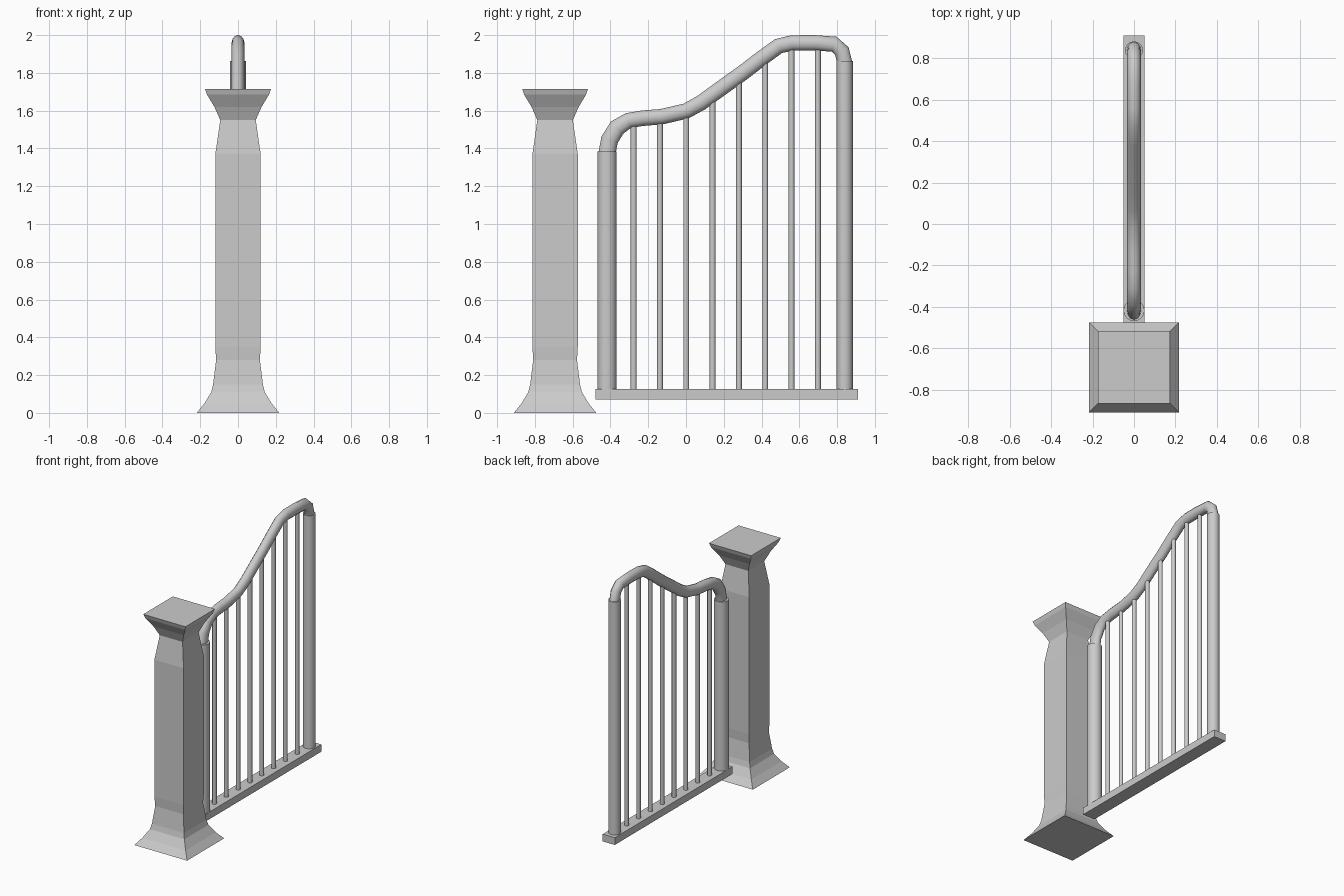
import bpy, bmesh, math
from mathutils import Vector

if "Cube" in bpy.data.objects:
    bpy.data.objects.remove(bpy.data.objects["Cube"])


def loft(name, rings, smooth=False):
    """Skin a list of equal-length point rings and cap both ends."""
    bm = bmesh.new()
    vs = [[bm.verts.new(p) for p in ring] for ring in rings]
    n = len(vs[0])
    for a, b in zip(vs, vs[1:]):
        for i in range(n):
            bm.faces.new((a[i], a[(i + 1) % n], b[(i + 1) % n], b[i]))
    bm.faces.new(vs[0][::-1])
    bm.faces.new(vs[-1])
    bmesh.ops.recalc_face_normals(bm, faces=bm.faces)
    me = bpy.data.meshes.new(name)
    bm.to_mesh(me)
    bm.free()
    ob = bpy.data.objects.new(name, me)
    bpy.context.collection.objects.link(ob)
    if smooth:
        bpy.ops.object.select_all(action='DESELECT')
        ob.select_set(True)
        bpy.context.view_layer.objects.active = ob
        bpy.ops.object.shade_smooth_by_angle(angle=math.radians(40))
    return ob


def rect(y, z, hx, hy):
    return [(sx * hx, y + sy * hy, z) for sx, sy in ((-1, -1), (1, -1), (1, 1), (-1, 1))]


def rod(name, y, z0, z1, r, n=16):
    circle = [(r * math.cos(2 * math.pi * i / n), r * math.sin(2 * math.pi * i / n)) for i in range(n)]
    return loft(name, [[(cx, y + cy, z) for cx, cy in circle] for z in (z0, z1)], True)


# Square pillar with flared foot and cap: (z, half width)
profile = [(0, .218), (.05, .178), (.11, .142), (.15, .132), (.28, .116), (.35, .12),
           (1.37, .12), (1.55, .094), (1.62, .125), (1.685, .164), (1.715, .174)]
loft("pillar", [rect(-.693, z, h, h) for z, h in profile])

# Bottom rail
loft("bottom_rail", [rect(.2155, z, .05, .6945) for z in (.072, .126)])

# End posts
rod("inner_post", -.418, .12, 1.385, .051)
rod("outer_post", .84, .12, 1.862, .043)

# Curved top rail, centre line as (y, z)
path = [(-.418, 1.375), (-.405, 1.445), (-.365, 1.51), (-.305, 1.548), (-.23, 1.56),
        (-.13, 1.568), (0, 1.598), (.08, 1.642), (.16, 1.70), (.3, 1.80), (.4, 1.877),
        (.49, 1.942), (.56, 1.958), (.68, 1.959), (.785, 1.952), (.825, 1.915), (.84, 1.855)]
pts = [Vector((0, y, z)) for y, z in path]
rings = []
for k, p in enumerate(pts):
    t = (pts[min(k + 1, len(pts) - 1)] - pts[max(k - 1, 0)]).normalized()
    if k in (0, len(pts) - 1):
        t = Vector((0, 0, 1 if k == 0 else -1))
    nrm = Vector((0, -t.z, t.y))
    r = .046 if k < 3 else .041
    rings.append([p + Vector((.034 * math.cos(a), 0, 0)) + nrm * r * math.sin(a)
                  for a in (2 * math.pi * i / 12 for i in range(12))])
loft("top_rail", rings, True)


def rail_z(y):
    for (y0, z0), (y1, z1) in zip(path, path[1:]):
        if y0 <= y <= y1:
            return z0 + (z1 - z0) * (y - y0) / (y1 - y0)


# Balusters
for i in range(8):
    y = -.277 + .1393 * i
    rod(f"baluster_{i + 1}", y, .12, rail_z(y) - .025, .0155, 12)
